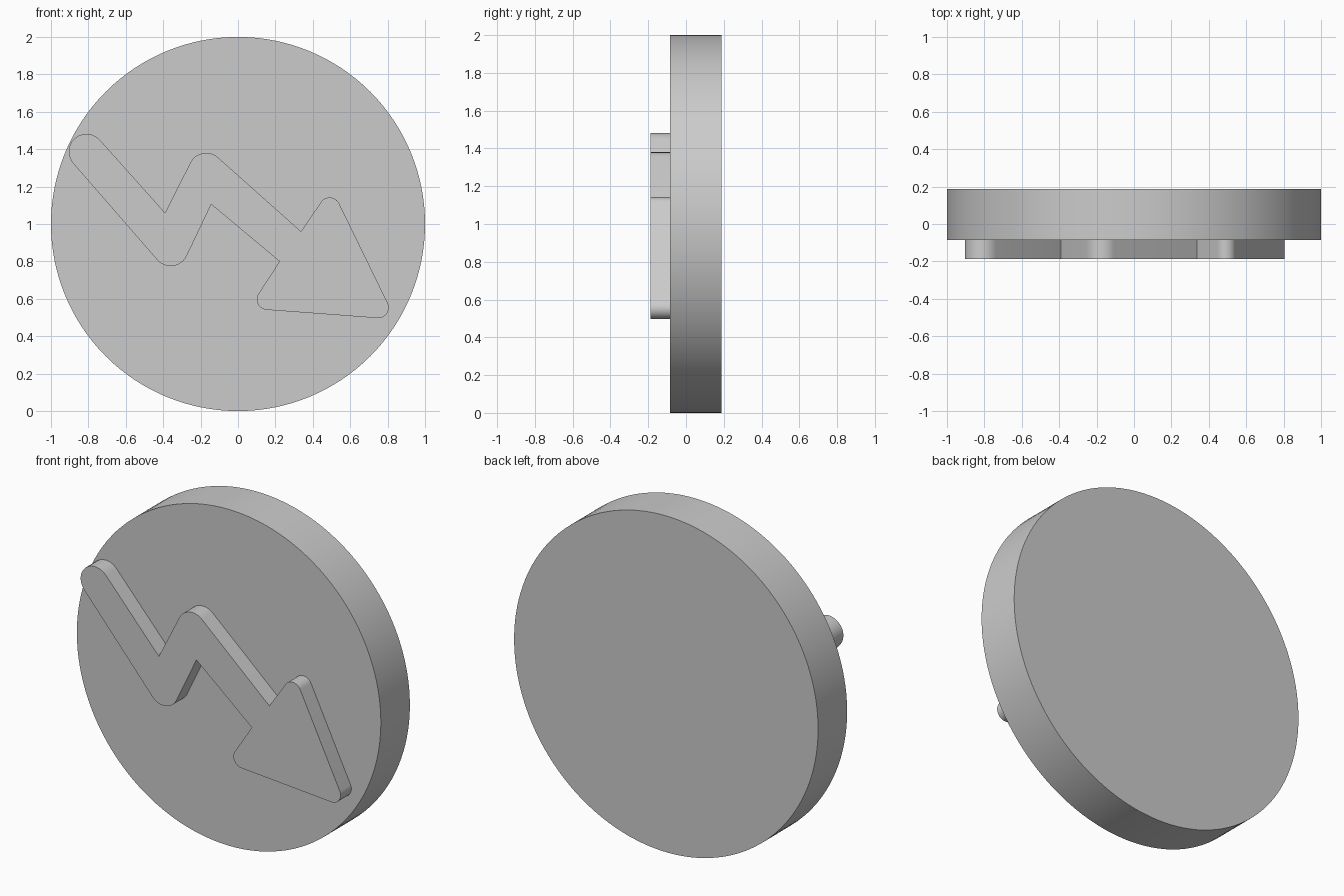
import bpy
import bmesh
from math import atan2, cos, pi, sin, sqrt
from mathutils import Vector

if "Cube" in bpy.data.objects:
    bpy.data.objects.remove(bpy.data.objects["Cube"], do_unlink=True)

GREY = (0.6, 0.6, 0.6, 1.0)
grey = bpy.data.materials.new("light grey")
grey.use_nodes = True
grey.diffuse_color = GREY
grey.node_tree.nodes["Principled BSDF"].inputs["Base Color"].default_value = GREY


def plate(name, outline, front, back):
    """Extrude a closed x/z outline from the front y to the back y."""
    bm = bmesh.new()
    face = bm.faces.new([bm.verts.new((p.x, front, p.y)) for p in outline])
    extruded = bmesh.ops.extrude_face_region(bm, geom=[face], use_keep_orig=True)
    moved = [v for v in extruded["geom"] if isinstance(v, bmesh.types.BMVert)]
    bmesh.ops.translate(bm, vec=(0, back - front, 0), verts=moved)
    bmesh.ops.recalc_face_normals(bm, faces=bm.faces)
    mesh = bpy.data.meshes.new(name)
    bm.to_mesh(mesh)
    bm.free()
    mesh.materials.append(grey)
    obj = bpy.data.objects.new(name, mesh)
    bpy.context.collection.objects.link(obj)
    bpy.ops.object.select_all(action="DESELECT")
    obj.select_set(True)
    bpy.context.view_layer.objects.active = obj
    bpy.ops.object.shade_smooth_by_angle(angle=pi / 6)
    return obj


def tangent_normal(a, b):
    """Outward normal of the tangent line joining two corner circles."""
    d = Vector((b[0] - a[0], b[1] - a[1]))
    k = (a[2] - b[2]) / d.length
    d.normalize()
    return d * k + Vector((-d.y, d.x)) * sqrt(1 - k * k)


def rounded_outline(corners, steps=12):
    """Clockwise outline through corners (x, z, radius); radius 0 is sharp."""
    points = []
    for i, c in enumerate(corners):
        centre = Vector(c[:2])
        if c[2] == 0:
            points.append(centre)
            continue
        n_in = tangent_normal(corners[i - 1], c)
        n_out = tangent_normal(c, corners[(i + 1) % len(corners)])
        start = atan2(n_in.y, n_in.x)
        sweep = (start - atan2(n_out.y, n_out.x)) % (2 * pi)
        for s in range(steps + 1):
            a = start - sweep * s / steps
            points.append(centre + Vector((cos(a), sin(a))) * c[2])
    return points


# Round base disc
SIDES = 128
circle = [Vector((sin(2 * pi * i / SIDES), 1 + cos(2 * pi * i / SIDES)))
          for i in range(SIDES)]
plate("base_disc", circle, -0.086, 0.187)

# Raised zigzag arrow with rounded outer corners
BEND, HEAD = 0.095, 0.056
arrow = [
    (-0.81, 1.387, BEND),   # tail end
    (-0.39, 1.06, 0),
    (-0.17, 1.285, BEND),   # upper bend
    (0.337, 0.96, 0),
    (0.49, 1.086, HEAD),    # upper barb
    (0.75, 0.553, HEAD),    # tip
    (0.157, 0.597, HEAD),   # lower barb
    (0.222, 0.80, 0),
    (-0.143, 1.105, 0),
    (-0.36, 0.87, BEND),    # lower bend
]
plate("zigzag_arrow", rounded_outline(arrow), -0.187, -0.086)
